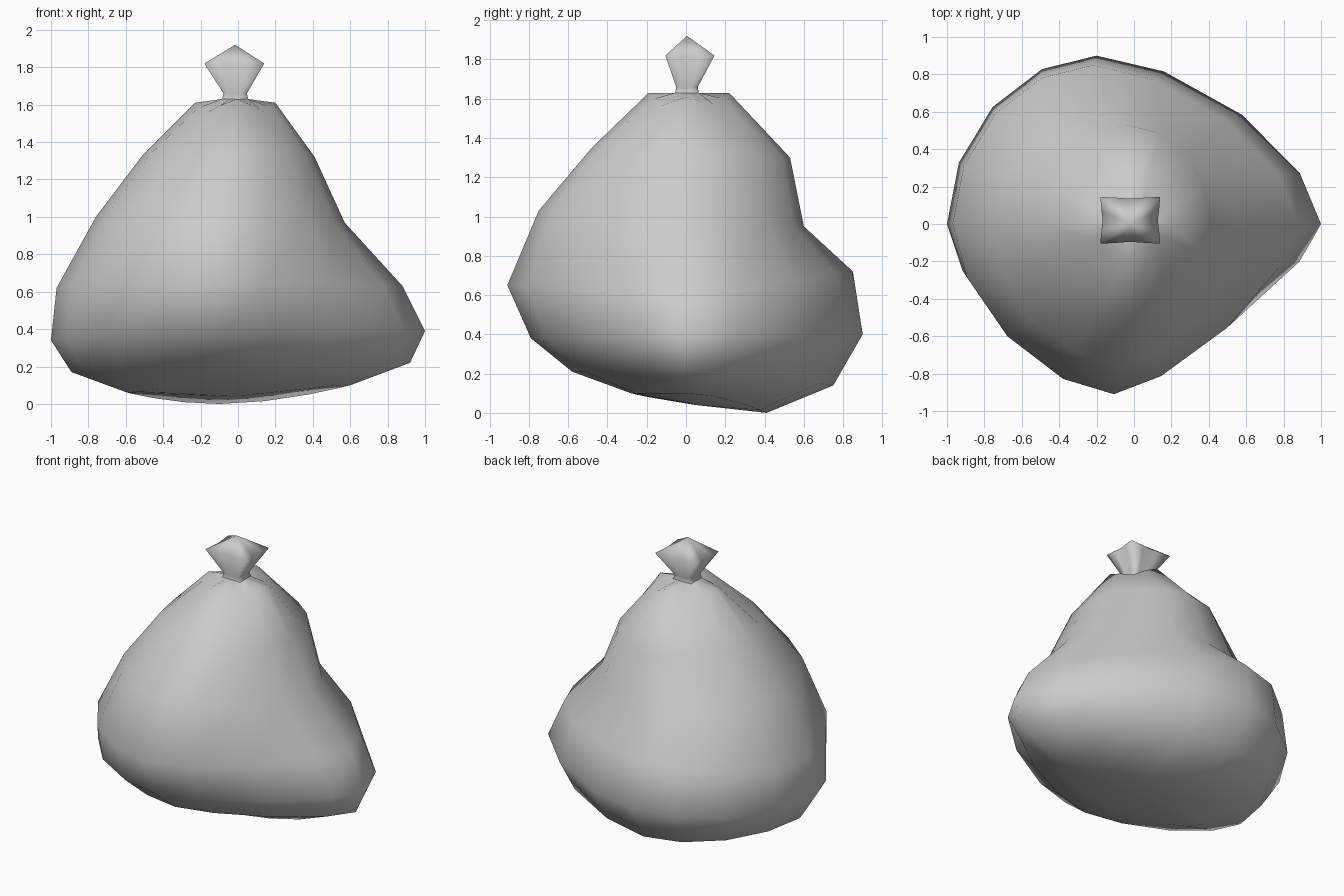
import bpy, bmesh, math

SIDES = 16

cube = bpy.data.objects.get("Cube")
if cube:
    bpy.data.objects.remove(cube, do_unlink=True)

grey = bpy.data.materials.new("plain_grey")
grey.use_nodes = True
grey.diffuse_color = (0.6, 0.6, 0.6, 1)
grey.node_tree.nodes["Principled BSDF"].inputs["Base Color"].default_value = grey.diffuse_color


def power(v, p):
    return math.copysign(abs(v) ** p, v)


def sack_ring(left, right, front, back, lean, dip):
    """Lopsided ring through four (distance, height) points; flatter on +x."""
    pts = []
    for i in range(SIDES):
        a = math.tau * i / SIDES
        c, s = round(math.cos(a), 6), round(math.sin(a), 6)
        mid = (left[0] + right[0]) * 0.2 + lean * (-0.2 if s > 0 else -0.09)
        if c > 0:
            p = 1 + lean * (0.25 if s > 0 else 0.42)
        else:
            p = 1 + lean * (0.05 if s > 0 else 0.2)
        end_x, end_y = (right if c > 0 else left), (back if s > 0 else front)
        x = mid + (end_x[0] - mid) * abs(power(c, p))
        y = end_y[0] * abs(power(s, p))
        z = end_x[1] * c * c + end_y[1] * s * s - dip * math.sin(2 * a) ** 2
        pts.append((x, y, z))
    return pts


def square_ring(cx, cy, hx, hy, z, pinch):
    """Square ring with corners on the diagonals and pinched-in sides."""
    pts = []
    for i in range(SIDES):
        a = math.tau * i / SIDES
        c, s = math.cos(a), math.sin(a)
        m = max(abs(c), abs(s))
        k = (1 - pinch * math.cos(2 * a) ** 2) / m
        pts.append((cx + hx * c * k, cy + hy * s * k, z))
    return pts


def loft(name, rings, bottom=None, top=None):
    bm = bmesh.new()
    loops = [[bm.verts.new(p) for p in r] for r in rings]
    for lo, hi in zip(loops, loops[1:]):
        for i in range(SIDES):
            j = (i + 1) % SIDES
            bm.faces.new((lo[i], lo[j], hi[j], hi[i]))
    for tip, loop in ((bottom, loops[0]), (top, loops[-1])):
        if tip:
            v = bm.verts.new(tip)
            for i in range(SIDES):
                bm.faces.new((loop[i], loop[(i + 1) % SIDES], v))
    bmesh.ops.recalc_face_normals(bm, faces=bm.faces)
    for f in bm.faces:
        f.smooth = True
    mesh = bpy.data.meshes.new(name)
    bm.to_mesh(mesh)
    bm.free()
    mesh.materials.append(grey)
    obj = bpy.data.objects.new(name, mesh)
    bpy.context.collection.objects.link(obj)
    return obj


# Sagging body: left, right, front, back points of each ring, then lean and dip
body = [
    ((-0.59, 0.06), (0.60, 0.10), (-0.28, 0.10), (0.41, 0.0), 0.5, 0),
    ((-0.89, 0.17), (0.92, 0.22), (-0.58, 0.21), (0.75, 0.14), 1, 0),
    ((-1.00, 0.34), (1.00, 0.39), (-0.79, 0.38), (0.90, 0.40), 1, 0),
    ((-0.97, 0.62), (0.88, 0.63), (-0.91, 0.65), (0.85, 0.72), 1, 0),
    ((-0.76, 1.00), (0.57, 0.97), (-0.75, 1.03), (0.60, 0.95), 0.4, 0),
    ((-0.51, 1.33), (0.41, 1.32), (-0.48, 1.35), (0.53, 1.30), 0.1, 0),
    ((-0.23, 1.61), (0.20, 1.61), (-0.19, 1.63), (0.22, 1.63), 0, 0.06),
]
rings = [sack_ring(*r) for r in body]
rings.append(square_ring(-0.015, 0.005, 0.07, 0.06, 1.63, 0))
loft("sack_body", rings, bottom=(-0.02, 0.05, 0.04))

# Gathered, tied top
loft("tied_top", [
    square_ring(-0.015, 0.005, 0.07, 0.06, 1.63, 0),
    square_ring(-0.015, 0.005, 0.062, 0.055, 1.66, 0),
    square_ring(-0.02, 0.02, 0.16, 0.125, 1.82, 0.08),
], top=(-0.015, 0.005, 1.92))
